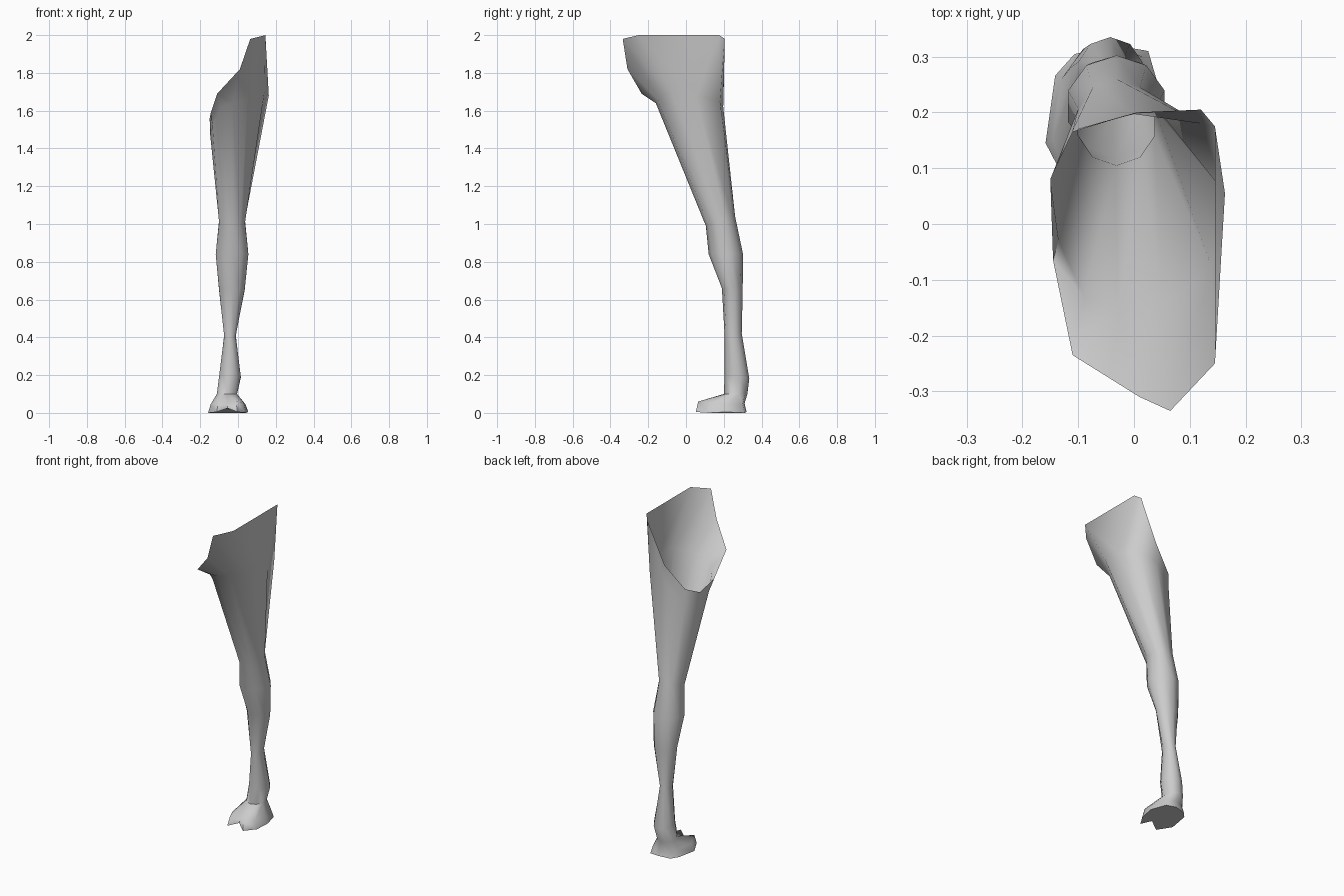
import bpy, bmesh, math

if "Cube" in bpy.data.objects:
    bpy.data.objects.remove(bpy.data.objects["Cube"])

N = 10  # sides of the leg; index 0 is the front, running towards +x


def oval(x0, x1, y0, y1, z_front, z_back):
    """Ten-sided cross-section filling the given extents, tilted front to back."""
    ring = []
    for i in range(N):
        a = 2 * math.pi * i / N
        sx = math.sin(a) / math.cos(math.radians(18))
        t = (1 - math.cos(a)) / 2
        ring.append(((x0 + x1) / 2 + (x1 - x0) / 2 * sx,
                     y0 + (y1 - y0) * t,
                     z_front + (z_back - z_front) * t))
    return ring


# Slanted open rim at the hip
rim = [(.01, -.31, 1.82), (.065, -.335, 1.98), (.145, -.25, 2), (.145, .175, 2),
       (.12, .205, 1.98), (.005, .2, 1.73), (-.11, .165, 1.6), (-.15, .08, 1.56),
       (-.145, -.065, 1.585), (-.11, -.235, 1.69)]

# Upper thigh just under the rim
thigh = [(-.03, -.16, 1.64), (.05, -.15, 1.66), (.14, -.08, 1.7), (.163, .055, 1.68),
         (.12, .18, 1.65), (0, .197, 1.62), (-.11, .168, 1.5), (-.148, .085, 1.48),
         (-.135, -.03, 1.52), (-.09, -.13, 1.62)]

# Knee, calf, shin, fetlock and ankle: x range, y range, front and back height
shank = [oval(-.10, .037, .105, .26, .99, 1.04),
         oval(-.118, .055, .12, .302, .84, .84),
         oval(-.10, .035, .19, .30, .66, .64),
         oval(-.073, -.012, .205, .295, .40, .42),
         oval(-.10, .015, .205, .335, .20, .18),
         oval(-.112, -.005, .20, .325, .10, .10)]

# Cloven foot: upper edge, then a slightly wider sole with a raised notch
foot = [(-.055, .10, .05), (-.01, .065, .06), (.03, .13, .055), (.04, .21, .045),
        (.015, .30, .045), (-.04, .31, .05), (-.10, .295, .045), (-.13, .26, .045),
        (-.145, .15, .045), (-.105, .07, .055)]
sole = [(-.055 + (x + .055) * 1.15, .2 + (y - .2) * 1.1, .025 if i == 0 else .005 * (i % 2))
        for i, (x, y, z) in enumerate(foot)]

# Skin the sections into one smooth shell, open at the hip
bm = bmesh.new()
rings = [[bm.verts.new(p) for p in r] for r in [rim, thigh, *shank, foot, sole]]
for upper, lower in zip(rings, rings[1:]):
    for i in range(N):
        j = (i + 1) % N
        bm.faces.new((upper[i], lower[i], lower[j], upper[j]))
bm.faces.new(list(reversed(rings[-1])))
for f in bm.faces:
    f.smooth = True

mesh = bpy.data.meshes.new("hind_leg")
bm.to_mesh(mesh)
bm.free()
leg = bpy.data.objects.new("hind_leg", mesh)
bpy.context.collection.objects.link(leg)
bpy.context.view_layer.objects.active = leg
leg.select_set(True)
bpy.ops.object.shade_smooth_by_angle(angle=math.radians(60))
